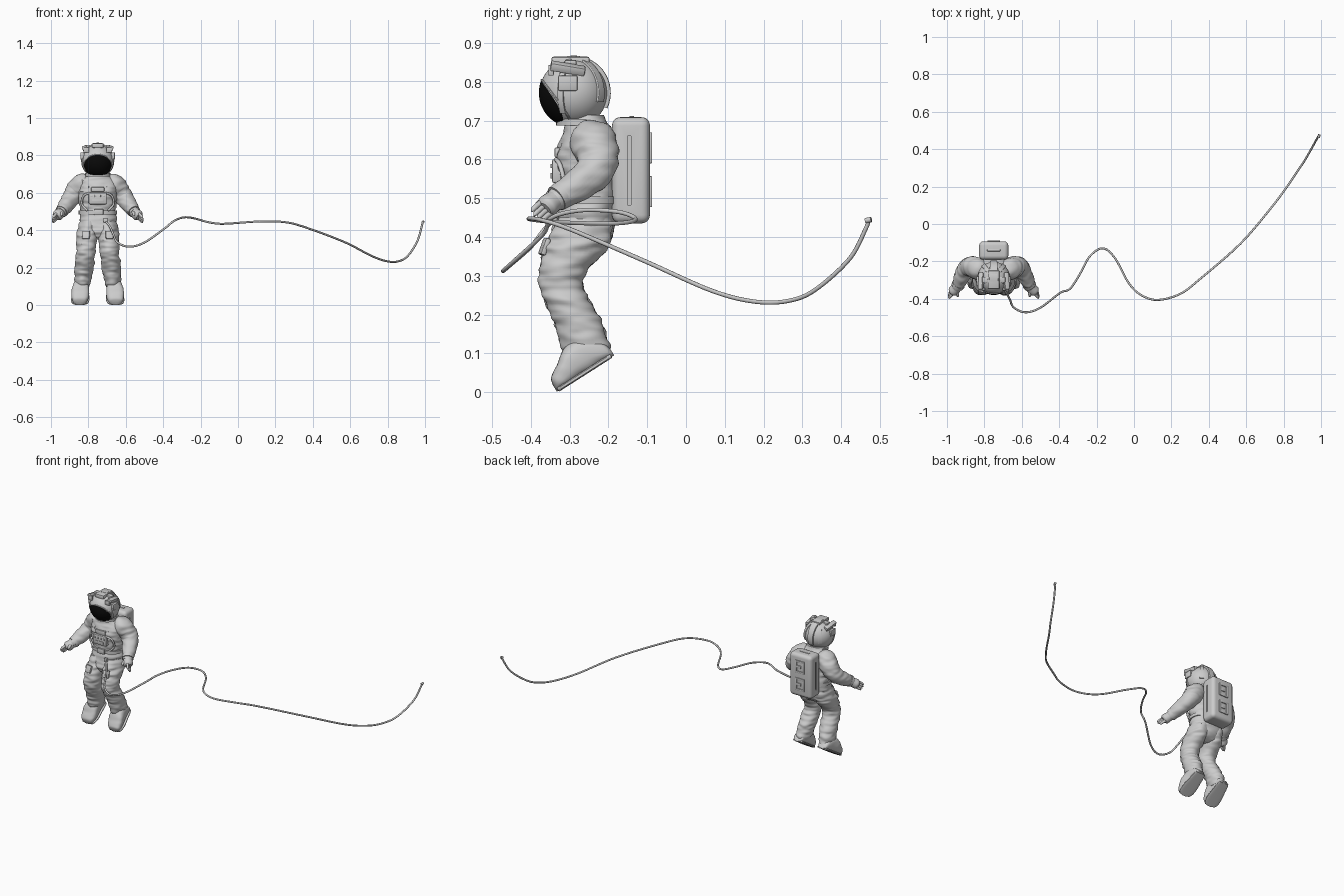
import bpy, bmesh, math
from mathutils import Vector, noise

if "Cube" in bpy.data.objects:
    bpy.data.objects.remove(bpy.data.objects["Cube"])

X0 = -0.75  # centre line of the figure


def obj_from_bm(name, bm):
    bmesh.ops.recalc_face_normals(bm, faces=bm.faces)
    me = bpy.data.meshes.new(name)
    bm.to_mesh(me)
    bm.free()
    ob = bpy.data.objects.new(name, me)
    bpy.context.collection.objects.link(ob)
    return ob


def spline(rows, sub):
    """Catmull-Rom through rows of numbers."""
    rows = [tuple(r) for r in rows]
    ext = [rows[0]] + rows + [rows[-1]]
    out = []
    for i in range(len(rows) - 1):
        a, b, c, d = ext[i:i + 4]
        for k in range(sub):
            t = k / sub
            out.append([0.5 * (2 * q + (r - p) * t + (2 * p - 5 * q + 4 * r - s) * t * t
                        + (3 * q - p - 3 * r + s) * t ** 3) for p, q, r, s in zip(a, b, c, d)])
    out.append(list(rows[-1]))
    return out


def loft(name, rings, n=28, power=2.0, fold=0.0):
    """Skin rings of (centre, u, v); fold adds cloth wrinkles."""
    bm = bmesh.new()
    loops = []
    for c, u, v in rings:
        loop = []
        for i in range(n):
            a = 2 * math.pi * i / n
            ca, sa = math.cos(a), math.sin(a)
            off = (u * math.copysign(abs(ca) ** (2 / power), ca)
                   + v * math.copysign(abs(sa) ** (2 / power), sa))
            p = c + off
            w = noise.noise(Vector((p.x * 18, p.y * 18, p.z * 55)))
            loop.append(bm.verts.new(p + off * fold * w))
        loops.append(loop)
    for a, b in zip(loops, loops[1:]):
        for i in range(n):
            j = (i + 1) % n
            bm.faces.new((a[i], a[j], b[j], b[i]))
    bm.faces.new(loops[0])
    bm.faces.new(loops[-1])
    return obj_from_bm(name, bm)


def body(name, rows, s=1, sub=8, **kw):
    """Rows of z, front y, back y, x offset, half width: level rings."""
    return loft(name, [(Vector((X0 + s * x, (f + b) / 2, z)), Vector((w, 0, 0)),
                        Vector((0, (b - f) / 2, 0))) for z, f, b, x, w in spline(rows, sub)], **kw)


def tube(name, rows, s=1, x0=X0, sub=6, flat=1.0, ref=(0, 0, 1), **kw):
    """Rows of x, y, z, radius: rings square to the path."""
    pts = spline(rows, sub)
    P = [Vector((x0 + s * p[0], p[1], p[2])) for p in pts]
    rings = []
    for i, p in enumerate(P):
        t = (P[min(i + 1, len(P) - 1)] - P[max(i - 1, 0)]).normalized()
        u = t.cross(Vector(ref)).normalized()
        r = max(pts[i][3], 0.0005)
        rings.append((p, u * r * flat, u.cross(t) * r))
    return loft(name, rings, **kw)


def box(name, c, size, bevel=0.003, rot=(0, 0, 0), seg=2):
    bm = bmesh.new()
    bmesh.ops.create_cube(bm, size=1)
    bmesh.ops.scale(bm, vec=size, verts=bm.verts)
    if bevel:
        bmesh.ops.bevel(bm, geom=bm.edges[:], offset=bevel, segments=seg, profile=0.5, affect='EDGES')
    ob = obj_from_bm(name, bm)
    ob.location = (X0 + c[0], c[1], c[2])
    ob.rotation_euler = rot
    return ob


# Suit torso
body("torso", [(.355, -.32, -.24, 0, .04), (.37, -.335, -.21, 0, .08), (.40, -.343, -.192, 0, .1),
               (.44, -.333, -.18, 0, .1), (.50, -.325, -.176, 0, .097), (.56, -.334, -.178, 0, .1),
               (.62, -.332, -.178, 0, .108), (.66, -.32, -.183, 0, .098), (.69, -.31, -.2, 0, .068),
               (.715, -.31, -.215, 0, .055)], n=48, power=2.3, fold=.09)
body("waist_belt", [(.485, -.333, -.172, 0, .102), (.505, -.333, -.172, 0, .102)], sub=1, n=48, power=2.3)
body("neck_ring", [(.688, -.335, -.212, 0, .066), (.705, -.335, -.212, 0, .066)], sub=1, n=40)

# Limbs, both sides
sole = Vector((0, -.84, -.535)).normalized()
up = Vector((0, sole.z, -sole.y))
for s, side in ((1, "left"), (-1, "right")):
    body(side + "_leg", [(.45, -.33, -.188, .05, .046), (.40, -.35, -.19, .053, .057),
                         (.36, -.37, -.212, .057, .057), (.31, -.379, -.256, .061, .053),
                         (.278, -.379, -.266, .064, .051), (.24, -.367, -.25, .068, .051),
                         (.19, -.345, -.222, .073, .05), (.15, -.331, -.205, .078, .046),
                         (.11, -.32, -.195, .083, .041), (.09, -.315, -.2, .084, .036)], s, n=36, fold=.12)
    # boot, pitched toe down
    rows = [(-.002, .02, .02), (.006, .042, .031), (.03, .068, .037), (.065, .088, .041), (.1, .084, .046),
            (.13, .062, .047), (.155, .047, .042), (.168, .036, .032), (.173, .02, .016)]
    heel = Vector((X0 + s * .087, -.187, .094))
    loft(side + "_boot", [(heel + sole * t + up * h / 2 + Vector((s * t * .05, 0, 0)),
                           Vector((w, 0, 0)), up * h / 2) for t, h, w in spline(rows, 5)], power=2.8, fold=.04)
    loft(side + "_boot_sole", [(heel + sole * t + up * .003 + Vector((s * t * .05, 0, 0)),
                                Vector((w + .002, 0, 0)), up * .006)
                               for t, h, w in spline(rows[1:-1], 5)], power=4)
    tube(side + "_arm", [(.05, -.25, .645, .05), (.085, -.24, .642, .06), (.118, -.228, .608, .055),
                         (.146, -.238, .568, .048), (.172, -.285, .53, .041), (.19, -.325, .504, .033),
                         (.2, -.343, .492, .027)], s, sub=10, n=32, fold=.12)
    tube(side + "_wrist_ring", [(.188, -.322, .507, .036), (.195, -.334, .499, .034)], s, sub=1)
    # glove
    tube(side + "_palm", [(.193, -.33, .502, .024), (.204, -.346, .489, .028), (.216, -.359, .478, .029),
                          (.223, -.366, .471, .02)], s, ref=(1, 0, 0), flat=1.0, n=20).name = side + "_palm"
    for k in range(4):
        q = (k - 1.5) * .012
        oy, oz = q * .66, -q * .75
        m = 1 - .12 * abs(k - 1.3)
        tube(side + "_finger", [(.214, -.355 + oy, .48 + oz, .008), (.227, -.37 + oy, .469 + oz, .0075),
                                (.227 + .011 * m, -.37 - .013 * m + oy, .469 - .012 * m + oz, .007),
                                (.227 + .017 * m, -.37 - .019 * m + oy, .469 - .02 * m + oz, .002)],
             s, sub=3, n=10, ref=(1, 0, 0))
    tube(side + "_thumb", [(.2, -.35, .495, .01), (.193, -.37, .492, .009), (.193, -.384, .482, .007),
                           (.195, -.389, .476, .002)], s, sub=3, n=10, ref=(1, 0, 0))

# Helmet ball
HC, HR = Vector((X0, -.29, .772)), .088
bm = bmesh.new()
bmesh.ops.create_uvsphere(bm, u_segments=48, v_segments=32, radius=HR)
helmet = obj_from_bm("helmet", bm)
helmet.location = HC


def on_helmet(t, a, r):
    x, z = .073 * t * math.cos(a), -.027 + .058 * t * math.sin(a)
    return HC + Vector((x, -math.sqrt(max(r * r - x * x - z * z, 0)), z))


# Dark visor lying on the ball, with a raised rim
bm = bmesh.new()
N = 48
mid = bm.verts.new(on_helmet(0, 0, HR + .0015))
prev = None
for k in range(1, 11):
    ring = [bm.verts.new(on_helmet(k / 10, 2 * math.pi * i / N, HR + .0015)) for i in range(N)]
    for i in range(N):
        j = (i + 1) % N
        bm.faces.new((mid, ring[i], ring[j]) if prev is None else (prev[i], ring[i], ring[j], prev[j]))
    prev = ring
visor = obj_from_bm("visor", bm)
black = bpy.data.materials.new("visor_black")
black.diffuse_color = (.003, .003, .003, 1)
black.use_nodes = True
black.node_tree.nodes["Principled BSDF"].inputs["Base Color"].default_value = black.diffuse_color
visor.data.materials.append(black)
rim = [on_helmet(1.03, 2 * math.pi * i / 60, HR) for i in range(61)]
tube("visor_rim", [(*p, .0035) for p in rim], x0=0, sub=1, n=8, ref=(0, 1, 0))


# Helmet cover strips following the ball from brow to nape
def strip(name, a0, a1, w0, w1, r0, r1, turn=0):
    rings = []
    for k in range(17):
        t = k / 16
        a = math.radians(a0 + (a1 - a0) * t)
        d = Vector((0, math.cos(a), math.sin(a)))
        rings.append((HC + d * (r0 + r1) / 2, Vector(((w0 + (w1 - w0) * t) / 2, 0, 0)), d * (r1 - r0) / 2))
    ob = loft(name, [(c - HC, u, v) for c, u, v in rings], n=24, power=8)
    ob.location = HC
    ob.rotation_euler = (0, 0, turn)


strip("helmet_center_strip", 100, -25, .05, .032, .082, .096)
for s in (1, -1):
    strip("helmet_rear_strip", 75, -15, .02, .026, .082, .093, s * math.radians(38))
    strip("helmet_side_strip", 72, -35, .014, .016, .082, .093, s * math.radians(-112))
    box("helmet_lamp", (s * .068, -.305, .835), (.026, .09, .022), .004, (math.radians(-10), s * .35, 0))
    box("helmet_ear_box", (s * .084, -.305, .797), (.016, .05, .04), .004, (0, 0, 0))
    box("helmet_lamp_front", (s * .062, -.348, .83), (.03, .014, .028), .003)
box("helmet_top_box", (0, -.298, .853), (.062, .098, .024), .005)
box("helmet_crossbar", (0, -.298, .85), (.125, .03, .014), .004)

# Backpack with a slot cut in each side
pack = box("backpack", (0, -.142, .572), (.156, .098, .274), .022, seg=5)
for s in (1, -1):
    cutter = box("slot_cutter", (s * .078, -.146, .572), (.01, .009, .178), 0)
    mod = pack.modifiers.new("slot", 'BOOLEAN')
    mod.object, mod.operation, mod.solver = cutter, 'DIFFERENCE', 'EXACT'
    cutter.hide_render = True
    bpy.context.view_layer.objects.active = pack
    bpy.ops.object.modifier_apply(modifier=mod.name)
    bpy.data.objects.remove(cutter)
# Raised frames on the back of the pack
for zc in (.63, .517):
    for s in (1, -1):
        box("pack_frame_side", (s * .026, -.092, zc), (.013, .009, .08), .002)
        box("pack_frame_end", (0, -.092, zc + s * .034), (.06, .009, .012), .002)
    box("pack_frame_bar", (.006, -.092, zc), (.03, .008, .016), .002)
box("pack_top_latch", (0, -.14, .709), (.07, .012, .006), .002)

# Chest control box, knobs, pouches
box("chest_box", (0, -.328, .57), (.096, .036, .062), .006)
box("chest_panel", (0, -.326, .618), (.07, .026, .026), .004)
box("belt_buckle", (.005, -.334, .497), (.05, .014, .032), .004)
for k in range(4):
    box("chest_knob", (-.033 + .022 * k, -.347, .583), (.011, .006, .011), .002)
box("chest_display", (0, -.347, .558), (.06, .005, .014), .001)
for s in (1, -1):
    box("chest_badge", (s * .06, -.314, .632), (.03, .008, .02), .002, (-.25, 0, s * .45))
    box("thigh_pouch", (s * .062, -.365, .375), (.04, .014, .045), .004, (-.35, 0, s * .2))
    tube("chest_hose", [(s * .04, -.335, .6, .006), (s * .075, -.325, .585, .006),
                        (s * .085, -.315, .54, .006), (s * .055, -.325, .505, .006)], n=10, ref=(0, 1, 0))

# Drifting safety tether and its end fittings
path = [(-.71, -.335, .45), (-.685, -.365, .42), (-.665, -.4, .375), (-.644, -.445, .335), (-.583, -.472, .312),
        (-.503, -.449, .333), (-.396, -.369, .407), (-.342, -.346, .45), (-.289, -.267, .469),
        (-.235, -.171, .464), (-.166, -.13, .445), (-.102, -.182, .435), (-.032, -.31, .437),
        (.032, -.376, .442), (.123, -.406, .447), (.246, -.374, .444), (.353, -.294, .418),
        (.567, -.107, .338), (.72, .07, .26), (.81, .188, .232), (.87, .277, .238), (.914, .342, .27),
        (.96, .423, .345), (.982, .463, .42), (.988, .472, .445)]
tube("tether", [(*p, .0055) for p in path], x0=0, sub=6, n=10)
tube("tether_end_cap", [(.987, .463, .442, .007), (.991, .478, .445, .007)], x0=0, sub=1, n=12)
box("tether_anchor", (.042, -.338, .452), (.022, .014, .022), .004)

# Smooth shading with crisp edges
for ob in bpy.context.scene.objects:
    ob.select_set(True)
bpy.context.view_layer.objects.active = pack
bpy.ops.object.shade_smooth_by_angle(angle=math.radians(40))
